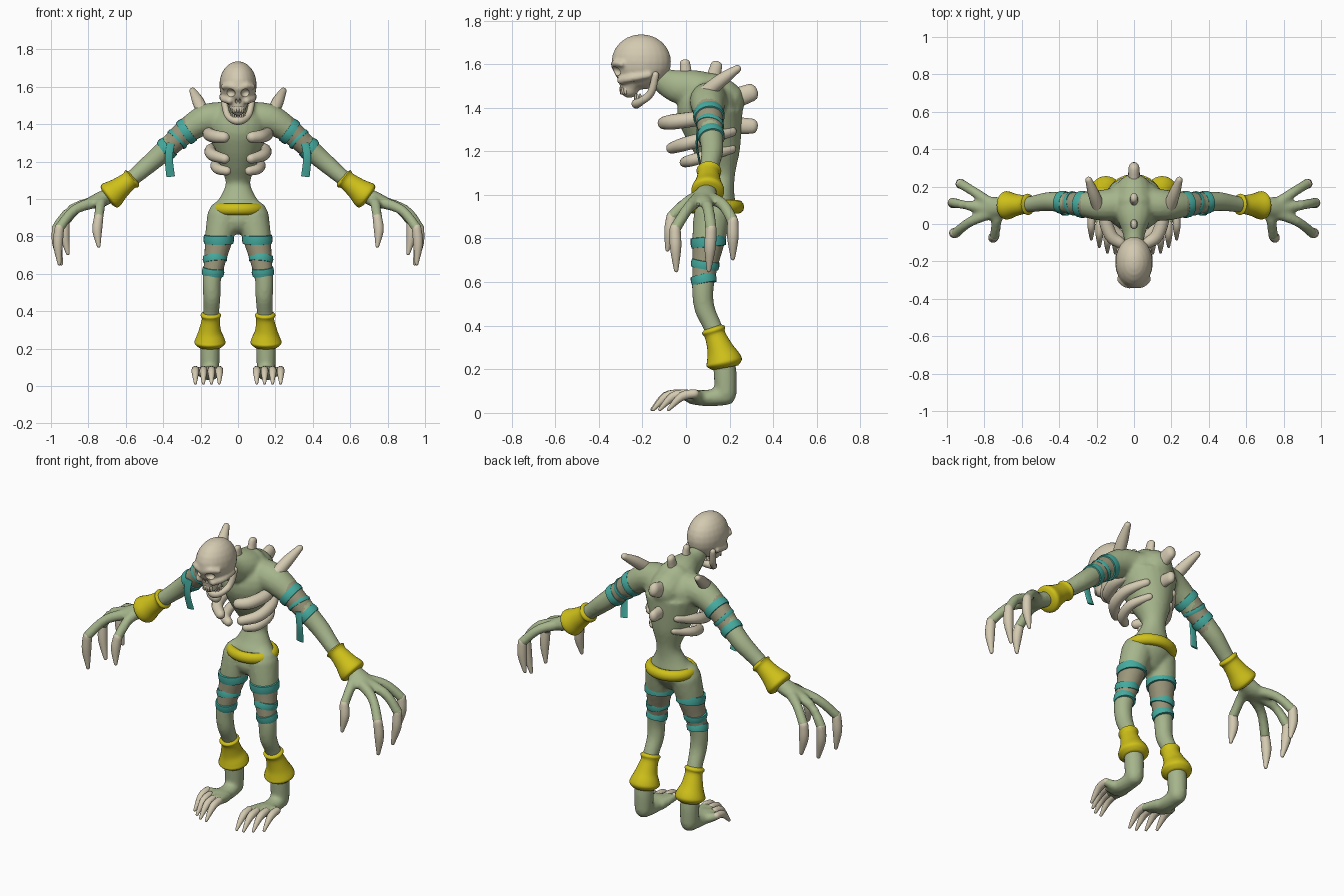
import bpy, bmesh
from math import sin, cos, pi, radians
from mathutils import Vector, Matrix

if "Cube" in bpy.data.objects:
    bpy.data.objects.remove(bpy.data.objects["Cube"])


def material(name, rgb):
    m = bpy.data.materials.new(name)
    m.use_nodes = True
    m.diffuse_color = (*rgb, 1)
    m.node_tree.nodes["Principled BSDF"].inputs["Base Color"].default_value = (*rgb, 1)
    return m


SKIN = material("green_skin", (0.38, 0.46, 0.26))
HIDE = material("worn_skin", (0.33, 0.31, 0.2))
BONE = material("bone", (0.66, 0.59, 0.44))
CLOTH = material("teal_cloth", (0.06, 0.41, 0.35))
GOLD = material("yellow_metal", (0.62, 0.53, 0.01))
X, Y, Z = Vector((1, 0, 0)), Vector((0, 1, 0)), Vector((0, 0, 1))
made = []


def finish(name, bm, mat):
    me = bpy.data.meshes.new(name)
    bm.to_mesh(me)
    bm.free()
    ob = bpy.data.objects.new(name, me)
    bpy.context.scene.collection.objects.link(ob)
    me.materials.append(mat)
    made.append(ob)
    return ob


def loft(bm, pts, ref=Y, side=1, sub=4, seg=16, rounded=True):
    """Elliptical tube through (x, y, z, half_width[, half_depth]) points."""
    k = [(Vector((p[0] * side, p[1], p[2])), Vector((p[3], p[-1]))) for p in pts]
    k = [k[0]] + k + [k[-1]]
    path = []
    for i in range(1, len(k) - 2):
        for s in range(sub):
            t = s / sub
            w = ((-t + 2*t*t - t**3) / 2, (2 - 5*t*t + 3*t**3) / 2,
                 (t + 4*t*t - 3*t**3) / 2, (t**3 - t*t) / 2)
            q = k[i - 1:i + 3]
            path.append((sum((a * f for (a, _), f in zip(q, w)), Vector((0, 0, 0))),
                         sum((b * f for (_, b), f in zip(q, w)), Vector((0, 0)))))
    path.append(k[-1])
    n = len(path)
    tan = [(path[min(i + 1, n - 1)][0] - path[max(i - 1, 0)][0]).normalized() for i in range(n)]
    rows = [(c, r, t) for (c, r), t in zip(path, tan)]
    if rounded:
        caps = []
        for (c, r, t), d in ((rows[0], -1), (rows[-1], 1)):
            caps.append([(c + t * d * min(r) * sin(a), r * cos(a), t)
                         for a in (radians(30), radians(57), radians(78))])
        rows = caps[0][::-1] + rows + caps[1]
    rings = []
    for c, r, t in rows:
        u = (ref - t * t.dot(ref)).normalized()
        v = t.cross(u)
        rings.append([bm.verts.new(c + u * r.x * cos(2*pi*j/seg) + v * r.y * sin(2*pi*j/seg))
                      for j in range(seg)])
    for a, b in zip(rings, rings[1:]):
        for j in range(seg):
            h = (j + 1) % seg
            bm.faces.new((a[j], a[h], b[h], b[j]))
    bm.faces.new(rings[0][::-1])
    bm.faces.new(rings[-1])


def tube(name, pts, mat, **kw):
    bm = bmesh.new()
    loft(bm, pts, **kw)
    return finish(name, bm, mat)


def ball(bm, c, r, segs=24):
    bmesh.ops.create_uvsphere(bm, u_segments=segs, v_segments=segs // 2, radius=1,
                              matrix=Matrix.Translation(c) @ Matrix.Diagonal((*r, 1)))


def band(name, c, axis, r, h, side, ref):
    a, c = Vector(axis).normalized(), Vector(c)
    pts = [(*(c + a * h * d), r - e) for d, e in ((-.5, .02), (-.45, .003), (0, 0), (.45, .003), (.5, .02))]
    tube(name, pts, CLOTH, side=side, ref=ref, sub=1, seg=24, rounded=False)


def fuse(ob, voxel, cutter=None):
    """Blend overlapping lumps into one smooth skin, then optionally carve it."""
    m = ob.modifiers.new("fuse", "REMESH")
    m.mode, m.voxel_size = "VOXEL", voxel
    m = ob.modifiers.new("soften", "SMOOTH")
    m.factor, m.iterations = 0.5, 4
    if cutter:
        m = ob.modifiers.new("carve", "BOOLEAN")
        m.operation, m.object, m.solver = "DIFFERENCE", cutter, "EXACT"
    dg = bpy.context.evaluated_depsgraph_get()
    me = bpy.data.meshes.new_from_object(ob.evaluated_get(dg))
    ob.modifiers.clear()
    ob.data = me


# Hand and foot layouts: knuckle, fingertip, claw tip
FINGERS = {
    "thumb": ((.735, .01, .97), (.745, -.065, .9), (.745, -.085, .75)),
    "front_finger": ((.87, .015, .945), (.955, -.05, .845), (.955, -.045, .655)),
    "middle_finger": ((.89, .1, .945), (.97, .115, .845), (.945, .105, .655)),
    "back_finger": ((.845, .165, .96), (.925, .215, .88), (.91, .215, .71)),
}
TOES = [(.1, -.155), (.142, -.15), (.185, -.12), (.228, -.08)]

# Body: torso, neck, limbs, fingers and toes blended together
bm = bmesh.new()
loft(bm, [(0, .115, .89, .11, .08), (0, .14, .95, .13, .09), (0, .155, 1.02, .09, .068),
          (0, .165, 1.09, .066, .06), (0, .15, 1.19, .1, .1), (0, .125, 1.3, .14, .135),
          (0, .11, 1.39, .165, .15), (0, .125, 1.45, .15, .115), (0, .12, 1.5, .09, .06)], ref=X, seg=24)
loft(bm, [(0, .17, 1.43, .1, .1), (0, .06, 1.48, .1, .09), (0, -.05, 1.5, .06, .075),
          (0, -.13, 1.54, .045, .05)], ref=X)
for s in (-1, 1):
    loft(bm, [(.06, .11, 1.43, .09), (.17, .1, 1.425, .083), (.28, .105, 1.36, .066), (.38, .115, 1.27, .056),
              (.46, .12, 1.2, .051), (.56, .105, 1.115, .043), (.66, .1, 1.035, .042),
              (.74, .09, .995, .055, .042), (.8, .085, .975, .06, .03)], side=s)
    for knuckle, tip, _ in FINGERS.values():
        loft(bm, [(.72, .075, .995, .035), (*knuckle, .027), (*tip, .027)], side=s, ref=Z + X)
    loft(bm, [(.08, .12, .91, .085), (.1, .105, .8, .077), (.122, .088, .68, .06), (.14, .077, .57, .05),
              (.14, .085, .48, .047), (.143, .12, .4, .043), (.15, .16, .3, .045),
              (.15, .178, .2, .053), (.15, .182, .085, .05)], side=s, ref=X)
    loft(bm, [(.15, .182, .08, .046), (.15, .1, .068, .05, .038), (.155, .03, .073, .06, .035)], side=s, ref=X)
    for x, y in TOES:
        loft(bm, [(.15 + (x - .16) * .5, .06, .07, .03), (x, y + .12, .085, .022)], side=s, ref=X)
body = finish("body", bm, SKIN)
fuse(body, .011)
body.data.materials.clear()
for m in (SKIN, HIDE):
    body.data.materials.append(m)
for f in body.data.polygons:
    c = f.center
    thigh = .62 < c.z < .78 and abs(c.x) < .25
    upper_arm = .285 < abs(c.x) < .385 and c.z > 1.18
    f.material_index = int(thigh or upper_arm)

# Skull with carved sockets and nose
bm = bmesh.new()
ball(bm, (0, -.205, 1.61), (.1, .137, .127))
loft(bm, [(0, -.235, 1.59, .085, .085), (0, -.25, 1.53, .065, .065), (0, -.26, 1.49, .045, .045)], ref=X)
for s in (-1, 1):
    loft(bm, [(.085, -.17, 1.55, .016), (.078, -.25, 1.535, .018), (.045, -.3, 1.525, .018)], side=s, ref=Z)
    loft(bm, [(.08, -.295, 1.6, .014), (.045, -.325, 1.605, .016), (.005, -.33, 1.59, .014)], side=s, ref=Z)
skull = finish("skull", bm, BONE)
bm = bmesh.new()
for s in (-1, 1):
    ball(bm, (s * .044, -.335, 1.565), (.03, .04, .024), 16)
    ball(bm, (s * .01, -.325, 1.522), (.009, .03, .016), 12)
holes = finish("socket_cutter", bm, BONE)
holes.hide_render = True
fuse(skull, .008, holes)
made.remove(holes)
bpy.data.objects.remove(holes)

# Jaw and teeth
half = [(.078, -.14, 1.55, .016), (.064, -.16, 1.47, .018), (.04, -.205, 1.43, .018)]
tube("jaw", half + [(0, -.228, 1.418, .022)] + [(-x, y, z, r) for x, y, z, r in half[::-1]], BONE, ref=Y + Z)
for i in range(7):
    a = radians(-66 + 22 * i)
    x, y = .036 * sin(a), cos(a)
    tube(f"upper_tooth_{i}", [(x, -.262 - .036 * y, 1.49, .0075), (x, -.262 - .036 * y, 1.465, .005)],
         BONE, sub=1, seg=8)
    tube(f"lower_tooth_{i}", [(x, -.19 - .04 * y, 1.43, .0075), (x, -.194 - .042 * y, 1.46, .005)],
         BONE, sub=1, seg=8)

# Spine spikes
SPINE = [((0, .0, 1.55), (0, -.005, 1.605), .026), ((0, .12, 1.52), (0, .14, 1.595), .03),
         ((0, .19, 1.43), (0, .3, 1.47), .045), ((0, .2, 1.32), (0, .305, 1.315), .038)]
for i, (a, b, r) in enumerate(SPINE):
    tube(f"spine_spike_{i}", [(*a, r * .8, r * 1.1), (*b, r * .65, r * .9)], BONE, ref=X)

# Waist ring
bpy.ops.mesh.primitive_torus_add(location=(0, .137, .945), major_radius=.118, minor_radius=.031,
                                 major_segments=40, minor_segments=12)
belt = bpy.context.object
belt.name = "belt"
belt.scale.y = .87
belt.data.materials.append(GOLD)
made.append(belt)

RIBS = [[(.11, .16, 1.37, .028), (.155, .05, 1.35, .034), (.125, -.06, 1.335, .035), (.075, -.1, 1.33, .03)],
        [(.09, .21, 1.29, .022), (.145, .11, 1.265, .03), (.135, .0, 1.235, .032), (.07, -.065, 1.215, .026)],
        [(.07, .21, 1.21, .02), (.12, .12, 1.185, .026), (.105, .03, 1.16, .028), (.06, -.005, 1.15, .024)]]
for s, tag in ((1, "left"), (-1, "right")):
    for i, rib in enumerate(RIBS):
        tube(f"{tag}_rib_{i}", rib, BONE, side=s, ref=Z)
    tube(f"{tag}_shoulder_spike", [(.185, .08, 1.46, .034), (.215, .16, 1.525, .031), (.242, .235, 1.578, .018)],
         BONE, side=s, ref=X)
    # Claws
    for part, (knuckle, tip, end) in FINGERS.items():
        mid = Vector(tip).lerp(Vector(end), .45) + Vector((.008, 0, 0))
        tube(f"{tag}_{part}_claw", [(*tip, .025), (*mid, .026), (*end, .01)], BONE, side=s, ref=Y)
    for i, (x, y) in enumerate(TOES):
        tube(f"{tag}_toe_claw_{i}", [(x, y + .12, .088, .02), (x, y + .06, .075, .02), (x, y, .016, .008)],
             BONE, side=s, ref=X)
    # Wrist and ankle cuffs
    tube(f"{tag}_wrist_cuff", [(.558, .105, 1.118, .04), (.567, .105, 1.11, .057), (.585, .104, 1.096, .05),
                               (.635, .102, 1.056, .06), (.675, .1, 1.024, .075), (.692, .1, 1.011, .07),
                               (.7, .1, 1.005, .045)], GOLD, side=s, seg=28, rounded=False)
    tube(f"{tag}_ankle_cuff", [(.145, .122, .392, .042), (.145, .126, .38, .055), (.145, .134, .355, .048),
                               (.15, .156, .295, .06), (.15, .17, .252, .078), (.15, .176, .228, .082),
                               (.15, .18, .207, .06)], GOLD, side=s, ref=X, seg=28, rounded=False)
    # Cloth wraps
    for i, (c, axis, r, h) in enumerate([((.275, .105, 1.362), (1, .1, -.7), .073, .045),
                                         ((.325, .11, 1.32), (1, -.2, -1), .066, .025),
                                         ((.38, .115, 1.27), (1, .15, -.8), .063, .045)]):
        band(f"{tag}_arm_wrap_{i}", c, axis, r, h, s, Y)
    for i, (c, axis, r, h) in enumerate([((.103, .102, .785), (0, -.1, 1), .082, .05),
                                         ((.123, .088, .682), (.1, .15, 1), .066, .04),
                                         ((.133, .081, .612), (-.1, -.2, 1), .06, .045)]):
        band(f"{tag}_leg_wrap_{i}", c, axis, r, h, s, X)
    tube(f"{tag}_hanging_cloth", [(.358, .054, 1.3, .02, .005), (.37, .05, 1.22, .021, .005),
                                  (.36, .07, 1.12, .023, .005)], CLOTH, side=s, ref=X, rounded=False)

# Smooth shading with crisp edges
bpy.ops.object.select_all(action="DESELECT")
for ob in made:
    ob.select_set(True)
bpy.context.view_layer.objects.active = body
bpy.ops.object.shade_smooth_by_angle(angle=radians(45))
